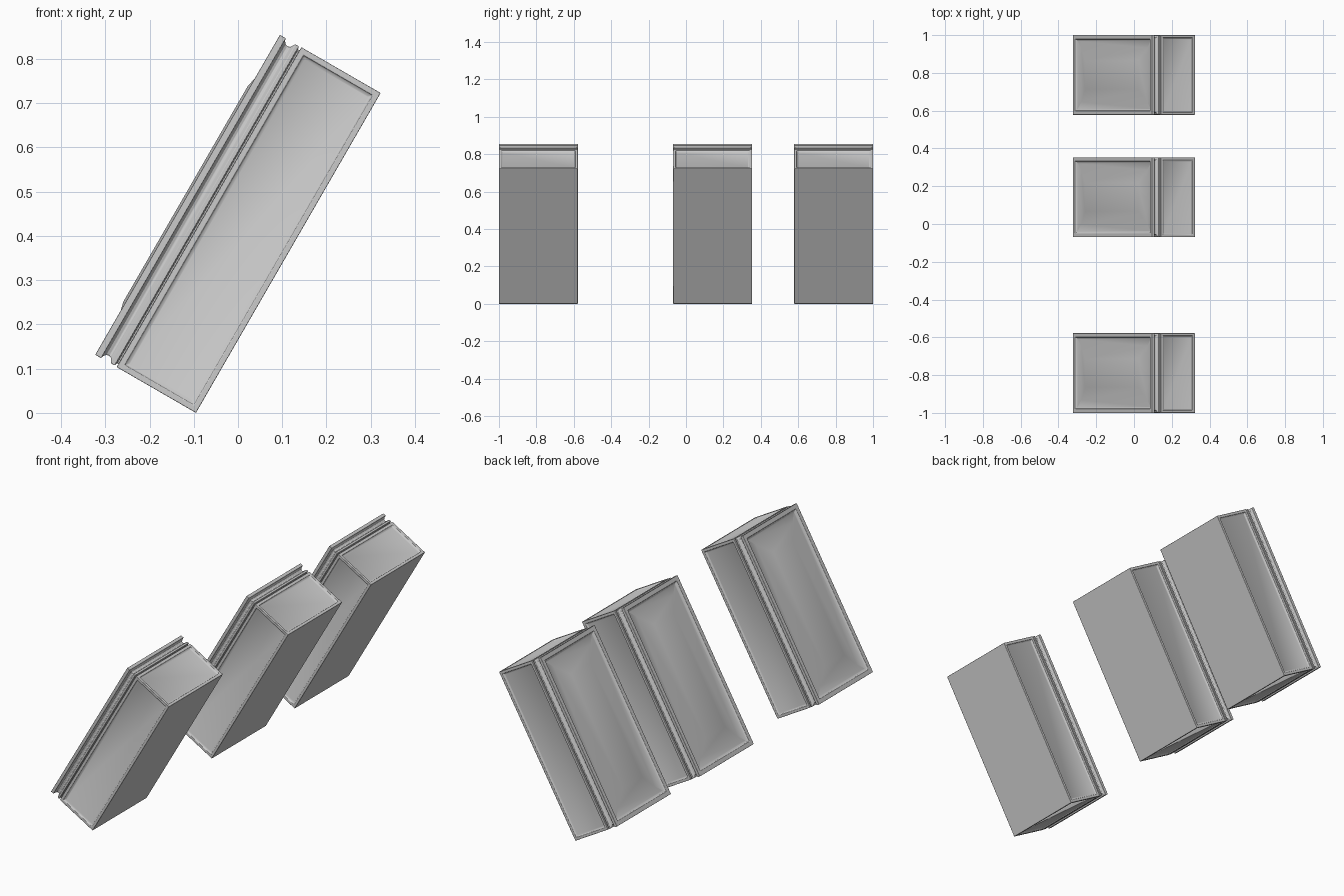
import bpy, bmesh, math
from mathutils import Matrix

if "Cube" in bpy.data.objects:
    bpy.data.objects.remove(bpy.data.objects["Cube"])

L, W = 0.835, 0.422          # length and width of one casket
BODY_H = 0.207
TILT = Matrix.Rotation(math.radians(-60), 4, 'Y')


def finish(bm, name, y, bevel):
    bmesh.ops.recalc_face_normals(bm, faces=bm.faces[:])
    me = bpy.data.meshes.new(name)
    bm.to_mesh(me)
    bm.free()
    ob = bpy.data.objects.new(name, me)
    bpy.context.collection.objects.link(ob)
    ob.matrix_world = Matrix.Translation((-0.095, y, 0)) @ TILT
    mod = ob.modifiers.new("soft_edges", 'BEVEL')
    mod.width, mod.segments = bevel, 2
    mod.limit_method = 'ANGLE'
    mod.angle_limit = math.radians(35)
    bpy.ops.object.select_all(action='DESELECT')
    ob.select_set(True)
    bpy.context.view_layer.objects.active = ob
    bpy.ops.object.shade_smooth_by_angle(angle=math.radians(30))
    return ob


def stacked_rectangles(steps):
    """Skin a stack of rectangles given as (inset, height)."""
    bm = bmesh.new()
    rings = []
    for i, z in steps:
        a, b = L - i, W / 2 - i
        rings.append([bm.verts.new(p) for p in
                      ((i, -b, z), (a, -b, z), (a, b, z), (i, b, z))])
    for lo, hi in zip(rings, rings[1:]):
        for k in range(4):
            n = (k + 1) % 4
            bm.faces.new((lo[k], lo[n], hi[n], hi[k]))
    bm.faces.new(rings[0][::-1])
    bm.faces.new(rings[-1])
    return bm


def body(y, name):
    # box with a recessed panel on each of its four sides
    bm = stacked_rectangles([(0, 0), (0, BODY_H)])
    bm.normal_update()
    sides = [f for f in bm.faces if abs(f.normal.z) < 0.5]
    bmesh.ops.inset_individual(bm, faces=sides, thickness=0.018)
    bmesh.ops.inset_individual(bm, faces=sides, thickness=0.003, depth=-0.005)
    bmesh.ops.inset_individual(bm, faces=sides, thickness=0.008, depth=-0.003)
    finish(bm, name, y, 0.0015)


def lid(y, name):
    # moulded rim, recessed field and raised bevelled centre
    bm = stacked_rectangles([
        (0.008, BODY_H - 0.001), (0.008, 0.211),
        (0.001, 0.213), (0.001, 0.222), (0.006, 0.225),
        (0.012, 0.229), (0.014, 0.235), (0.012, 0.241), (0.006, 0.246),
        (0.0, 0.248), (0.0, 0.263),
        (0.020, 0.263), (0.023, 0.257), (0.031, 0.253),
        (0.068, 0.252), (0.136, 0.268)])
    finish(bm, name, y, 0.0012)


for n, y in enumerate((-0.789, 0.142, 0.789), 1):
    body(y, f"casket_body_{n}")
    lid(y, f"casket_lid_{n}")
